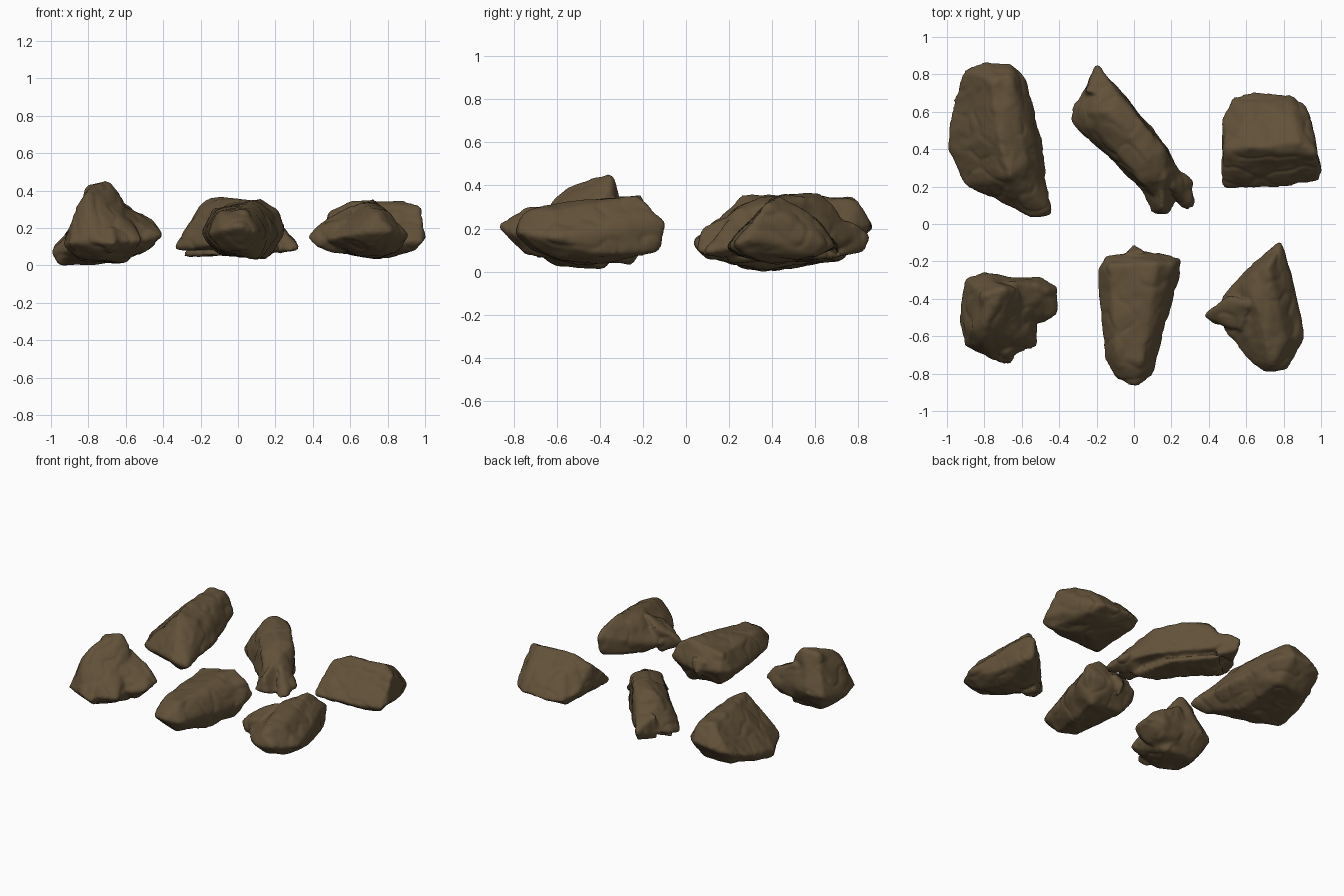
import bpy
import bmesh
from mathutils import Vector, noise

cube = bpy.data.objects.get("Cube")
if cube:
    bpy.data.objects.remove(cube, do_unlink=True)

# One earthy brown for every stone
brown = bpy.data.materials.new("earthy_brown")
brown.use_nodes = True
colour = (0.122, 0.083, 0.041, 1)
brown.diffuse_color = colour
shader = brown.node_tree.nodes["Principled BSDF"]
shader.inputs["Base Color"].default_value = colour
shader.inputs["Roughness"].default_value = 0.9


def add_hull(mesh_builder, points):
    """Add the convex hull of points given in hundredths of a unit."""
    verts = [mesh_builder.verts.new(Vector(p) / 100) for p in points]
    result = bmesh.ops.convex_hull(mesh_builder, input=verts)
    spare = set(result["geom_interior"]) | set(result["geom_unused"])
    spare = [g for g in spare if isinstance(g, bmesh.types.BMVert)]
    bmesh.ops.delete(mesh_builder, geom=spare, context="VERTS")


def weathering(position):
    """Broad dents, shallow creases and fine grain."""
    broad = noise.noise(position * 6) * 0.010
    medium = noise.noise(position * 15) * 0.004
    crease = abs(noise.noise(position * 8 + Vector((3, 1, 4))))
    grain = noise.noise(position * 38) * 0.001
    return broad + medium + grain - 0.005 * max(0, 1 - crease * 5) + 0.008


def build_rock(name, *hulls):
    """Fuse hulls into one stone, soften its edges and weather its surface."""
    builder = bmesh.new()
    for points in hulls:
        add_hull(builder, points)
    rough = bpy.data.meshes.new(name + "_rough")
    builder.to_mesh(rough)
    builder.free()
    rock = bpy.data.objects.new(name, rough)
    bpy.context.collection.objects.link(rock)

    remesh = rock.modifiers.new("fuse", "REMESH")
    remesh.mode = "VOXEL"
    remesh.voxel_size = 0.012
    soften = rock.modifiers.new("soften", "SMOOTH")
    soften.factor = 0.5
    soften.iterations = 7
    bpy.context.view_layer.update()
    graph = bpy.context.evaluated_depsgraph_get()
    mesh = bpy.data.meshes.new_from_object(rock.evaluated_get(graph))
    rock.modifiers.clear()
    rock.data = mesh
    mesh.name = name
    bpy.data.meshes.remove(rough)

    normals = [v.normal.copy() for v in mesh.vertices]
    for vertex, normal in zip(mesh.vertices, normals):
        vertex.co += normal * weathering(vertex.co.copy())
        vertex.co.z = max(vertex.co.z, 0)
    mesh.materials.clear()
    mesh.materials.append(brown)
    mesh.shade_smooth()
    return rock


# Large slab with a long crest
build_rock(
    "back_right_slab_rock",
    # rim
    [(-91, 82, 18), (-80, 86, 20), (-66, 86, 22), (-58, 77, 20), (-56, 63, 18),
     (-50, 45, 14), (-49, 26, 16), (-45, 5, 12), (-55, 4, 14), (-72, 13, 12),
     (-90, 21, 9), (-99, 40, 7), (-96, 66, 12),
     # crest
     (-76, 76, 34), (-66, 79, 33), (-72, 45, 36), (-66, 26, 35), (-58, 34, 31),
     (-53, 38, 24),
     # underside
     (-96, 37, 0), (-62, 35, 2), (-65, 72, 7), (-85, 70, 6), (-53, 10, 7)],
)

# Long diagonal splinter with steep sides, flat underneath
build_rock(
    "back_middle_splinter_rock",
    # rim
    [(-19, 78, 16), (-14, 78, 15), (-7, 70, 12), (6, 55, 12), (18, 40, 12),
     (3, 20, 11), (-13, 36, 11), (-33, 55, 9), (-33, 62, 10), (-25, 74, 13),
     (16, 10, 13), (26, 22, 12),
     # upper face
     (-21, 60, 31), (-13, 60, 36), (4, 54, 34), (8, 34, 34), (16, 40, 31),
     (17, 24, 29), (5, 22, 29), (-10, 39, 30), (-8, 68, 30), (-20, 50, 28)],
    # underside
    [(-29, 58, 6), (-13, 72, 7), (8, 50, 6), (1, 24, 6), (18, 18, 5), (0, 45, 15),
     (-15, 58, 15), (10, 28, 15)],
    # forked toe
    [(18, 34, 20), (31, 23, 11), (32, 9, 9), (27, 8, 8), (20, 20, 24), (15, 22, 7)],
    [(15, 24, 28), (10, 5, 9), (19, 5, 9), (15, 8, 21), (4, 20, 12), (24, 18, 7)],
    # pointed far end
    [(-20, 86, 16), (-17, 82, 20), (-23, 80, 14), (-26, 70, 25), (-9, 70, 25),
     (-19, 82, 9), (-11, 72, 8), (-26, 70, 8)],
)

# Wedge with a straight ridge
build_rock(
    "back_left_wedge_rock",
    # rim
    [(53, 67, 12), (65, 70, 12), (83, 69, 12), (91, 64, 13), (94, 50, 16),
     (100, 28, 14), (98, 23, 13), (75, 20, 12), (48, 19, 11), (47, 40, 18),
     (48, 58, 15),
     # ridge
     (49, 39, 29), (62, 41, 34), (88, 44, 34), (98, 37, 31), (59, 57, 25),
     (85, 59, 25),
     # underside
     (51, 25, 8), (95, 27, 8), (90, 60, 8), (54, 61, 8), (74, 43, 4)],
)

# Peaked lump with a high shoulder and a side spur
build_rock(
    "front_right_peaked_rock",
    # rim
    [(-90, -29, 16), (-80, -26, 18), (-66, -29, 18), (-53, -48, 15),
     (-52, -65, 13), (-62, -67, 13), (-74, -73, 13), (-90, -65, 12),
     (-93, -54, 11), (-89, -43, 14),
     # peak and shoulder
     (-80, -38, 42), (-70, -35, 45), (-80, -54, 39), (-64, -35, 38),
     (-86, -57, 29), (-81, -64, 29),
     # underside
     (-82, -38, 3), (-60, -38, 2), (-72, -60, 3), (-86, -56, 4)],
    # spur
    [(-50, -29, 16), (-41, -34, 17), (-41, -48, 16), (-50, -53, 14),
     (-54, -32, 28), (-46, -36, 24), (-66, -31, 34), (-66, -50, 31),
     (-70, -29, 20), (-64, -30, 10), (-50, -46, 8), (-52, -34, 9), (-68, -42, 3)],
    # toe
    [(-65, -75, 12), (-73, -74, 12), (-68, -69, 20), (-68, -68, 6),
     (-60, -58, 18), (-78, -58, 20)],
)

# Tapered tongue
build_rock(
    "front_middle_tongue_rock",
    # rim
    [(6, -15, 18), (25, -19, 20), (23, -30, 16), (17, -46, 14), (12, -65, 14),
     (9, -81, 18), (1, -87, 21), (-9, -83, 19), (-15, -72, 17), (-18, -41, 15),
     (-19, -25, 18), (-15, -17, 20),
     # upper face
     (-13, -22, 30), (12, -21, 35), (8, -50, 31), (4, -74, 29), (-9, -71, 28),
     (-12, -45, 28), (21, -21, 29),
     # underside
     (-10, -25, 7), (15, -26, 4), (10, -48, 4), (3, -74, 9), (-8, -68, 8)],
    # nub
    [(0, -12, 18), (6, -15, 26), (-5, -16, 25), (0, -15, 10), (0, -24, 18)],
)

# Kite-shaped shard with an upright far edge
build_rock(
    "front_left_shard_rock",
    # rim
    [(47, -39, 15), (64, -22, 20), (73, -14, 22), (82, -22, 20), (87, -41, 17),
     (91, -60, 16), (89, -65, 16), (82, -77, 18), (70, -79, 18), (59, -70, 16),
     (48, -56, 14),
     # upper face
     (78, -10, 23), (77, -15, 28), (72, -22, 35), (66, -42, 33), (71, -64, 31),
     (81, -62, 28), (74, -76, 27), (60, -31, 28), (67, -25, 32), (81, -22, 25),
     # underside
     (77, -12, 10), (81, -20, 9), (86, -40, 8), (75, -40, 4), (65, -55, 5),
     (80, -62, 7), (60, -40, 6), (62, -26, 10), (72, -72, 11)],
    # side point
    [(37, -49, 15), (42, -46, 20), (42, -52, 11), (52, -38, 27), (57, -57, 24),
     (62, -42, 32), (50, -42, 8), (56, -48, 6)],
)
